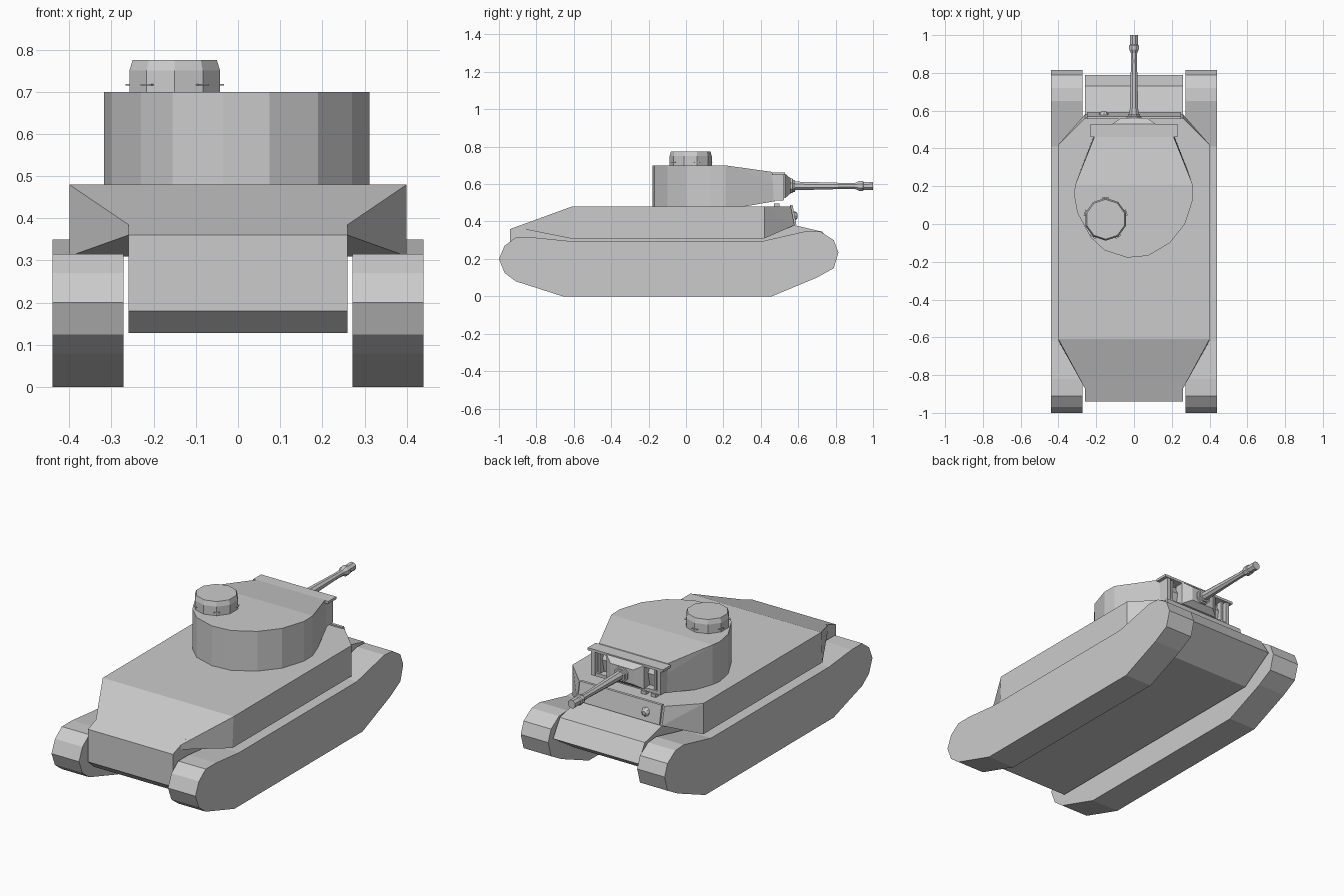
import bpy, bmesh
from math import sin, cos, pi
from mathutils import Vector

if "Cube" in bpy.data.objects:
    bpy.data.objects.remove(bpy.data.objects["Cube"])


def finish(name, bm):
    bmesh.ops.recalc_face_normals(bm, faces=bm.faces)
    me = bpy.data.meshes.new(name)
    bm.to_mesh(me)
    bm.free()
    ob = bpy.data.objects.new(name, me)
    bpy.context.collection.objects.link(ob)
    return ob


def extrude_x(name, profile, x0, x1):
    """Solid from a (y, z) profile between two x positions."""
    bm = bmesh.new()
    face = bm.faces.new([bm.verts.new((x0, y, z)) for y, z in profile])
    res = bmesh.ops.extrude_face_region(bm, geom=[face])
    moved = [v for v in res["geom"] if isinstance(v, bmesh.types.BMVert)]
    bmesh.ops.translate(bm, verts=moved, vec=(x1 - x0, 0, 0))
    return finish(name, bm)


def convex(name, points):
    """Convex faceted solid with coplanar triangles merged."""
    bm = bmesh.new()
    for p in points:
        bm.verts.new(p)
    res = bmesh.ops.convex_hull(bm, input=bm.verts)
    loose = [v for v in bm.verts if not v.link_faces]
    bmesh.ops.delete(bm, geom=loose, context='VERTS')
    bmesh.ops.dissolve_limit(bm, angle_limit=0.03, verts=bm.verts, edges=bm.edges)
    return finish(name, bm)


def both(points):
    return [(s * x, y, z) for x, y, z in points for s in (1, -1)]


def box(name, lo, hi):
    return convex(name, [(x, y, z) for x in (lo[0], hi[0])
                         for y in (lo[1], hi[1]) for z in (lo[2], hi[2])])


def lathe(name, profile, sides, centre, axis='Z', phase=0.0):
    """Capped solid of revolution from (position, radius) pairs."""
    bm = bmesh.new()
    rings = []
    for t, r in profile:
        ring = []
        for i in range(sides):
            a = 2 * pi * i / sides + phase
            u, v = r * cos(a), r * sin(a)
            p = (u, v, t) if axis == 'Z' else (u, t, v)
            ring.append(bm.verts.new(Vector(p) + Vector(centre)))
        rings.append(ring)
    for a, b in zip(rings, rings[1:]):
        for i in range(sides):
            j = (i + 1) % sides
            bm.faces.new((a[i], a[j], b[j], b[i]))
    bm.faces.new(rings[0])
    bm.faces.new(rings[-1])
    return finish(name, bm)


# Tracks
track = [(-.66, 0), (.46, 0), (.70, .10), (.79, .15), (.815, .235), (.79, .30),
         (.72, .345), (.65, .35), (.41, .295), (-.62, .295), (-.82, .315),
         (-.91, .315), (-.97, .27), (-1.0, .20), (-.97, .125), (-.91, .08)]
for side, s in (("left", -1), ("right", 1)):
    extrude_x(side + "_track", track, s * .272, s * .44)

# Lower hull with nose and rear plate
extrude_x("lower_hull", [(-.94, .36), (-.94, .18), (-.88, .128), (.60, .128), (.79, .25),
                         (.73, .345), (.58, .38), (.50, .44), (-.61, .479)], -.26, .26)

# Upper hull with tapered corners
convex("upper_hull", both([(.40, -.61, .48), (.26, -.87, .385), (.26, -.87, .36),
                           (.40, -.62, .31), (.40, .42, .48), (.40, .42, .31),
                           (.26, .56, .48), (.26, .58, .38)]))

# Front plate lip, gun port and hinges
convex("front_plate", both([(.25, .555, .488), (.25, .57, .488),
                            (.25, .565, .385), (.25, .59, .385)]))
lathe("hull_gun_port", [(.57, .03), (.59, .02), (.597, .01)], 8, (-.16, 0, .43), 'Y')
for x in (-.15, -.09):
    box("deck_hinge", (x - .015, .47, .478), (x + .015, .50, .497))

# Turret body: rounded rear, tapered cheeks, sloping front roof
outline = [(.31, .21), (.312, .13), (.27, 0), (.19, -.10), (.075, -.168), (-.035, -.178),
           (-.155, -.14), (-.23, -.07), (-.30, .06), (-.318, .16), (-.31, .21)]
pts = [(x, y, z) for x, y in outline for z in (.475, .70)]
pts += both([(.285, .28, .475), (.21, .46, .665), (.20, .495, .60), (.21, .475, .508)])
convex("turret", pts)

# Turret front frame
box("frame_top", (-.23, .46, .648), (.23, .53, .662))
box("frame_bottom", (-.21, .47, .512), (.21, .52, .53))
for s in (-1, 1):
    box("frame_side", (s * .19, .46, .515), (s * .212, .525, .66))
    box("frame_rib", (s * .165, .48, .53), (s * .178, .515, .65))

# Gun mantlet
convex("mantlet", both([(.115, .48, .655), (.115, .53, .655), (.07, .56, .63),
                        (.07, .56, .55), (.115, .53, .525), (.115, .48, .525)]))

# Gun barrel with collar and muzzle brake
lathe("gun_barrel", [(.54, .042), (.57, .042), (.572, .034), (.582, .034), (.583, .025),
                     (.86, .017), (.905, .018), (.925, .028), (.945, .028), (.95, .023),
                     (1.0, .024)], 8, (0, 0, .59), 'Y', pi / 8)

# Commander cupola with vision slit lips
cx, cy = -.15, .025
lathe("cupola", [(.695, .113), (.75, .113), (.775, .105)], 10, (cx, cy, 0), 'Z', pi / 10)
for i in range(5):
    a = 2 * pi * i / 5 + pi / 10
    lip = box("cupola_lip", (-.006, -.016, -.002), (.006, .016, .002))
    lip.location = (cx + .111 * cos(a), cy + .111 * sin(a), .717)
    lip.rotation_euler.z = a
